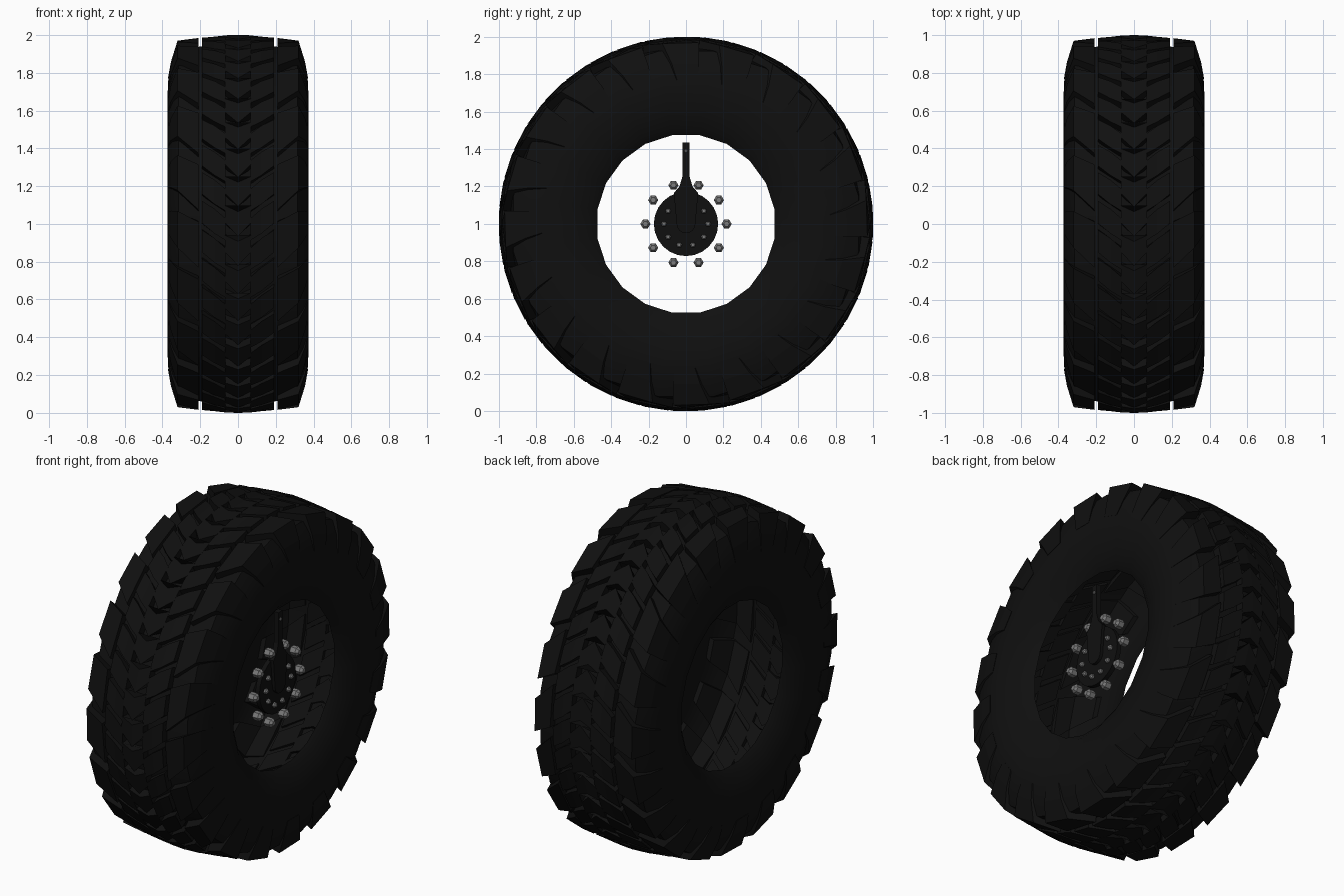
import bpy, bmesh, math

if "Cube" in bpy.data.objects:
    bpy.data.objects.remove(bpy.data.objects["Cube"])

AXLE_Z = 1.0


def material(name, v):
    m = bpy.data.materials.new(name)
    m.diffuse_color = (v, v, v, 1)
    m.use_nodes = True
    m.node_tree.nodes["Principled BSDF"].inputs["Base Color"].default_value = m.diffuse_color
    return m


RUBBER = material("black rubber", 0.005)
IRON = material("black painted iron", 0.005)
STEEL = material("grey steel", 0.2)


def finish(bm, name, mat, smooth=False, normals=True):
    if normals:
        bmesh.ops.recalc_face_normals(bm, faces=bm.faces)
    me = bpy.data.meshes.new(name)
    bm.to_mesh(me)
    bm.free()
    ob = bpy.data.objects.new(name, me)
    bpy.context.collection.objects.link(ob)
    me.materials.append(mat)
    if smooth:
        bpy.context.view_layer.objects.active = ob
        ob.select_set(True)
        bpy.ops.object.shade_smooth_by_angle(angle=math.radians(40))
        ob.select_set(False)
    return ob


def polar(x, r, a):
    """Point at radius r around the axle; a = 0 faces front, 90 degrees is up."""
    return (x, -r * math.cos(a), AXLE_Z + r * math.sin(a))


# Tyre carcass: an open shell swept around the axle
half = [(0.30, 0.48), (0.33, 0.52), (0.36, 0.62), (0.372, 0.71),
        (0.368, 0.78), (0.345, 0.87), (0.315, 0.935), (0.16, 0.955)]
profile = half + [(0, 0.96)] + [(-x, r) for x, r in reversed(half)]
SEG = 20
bm = bmesh.new()
rings = [[bm.verts.new(polar(x, r, math.tau * (i + 0.5) / SEG)) for x, r in profile]
         for i in range(SEG)]
for i in range(SEG):
    a, b = rings[i], rings[(i + 1) % SEG]
    for j in range(len(profile) - 1):
        bm.faces.new((a[j], b[j], b[j + 1], a[j + 1]))
bmesh.ops.recalc_face_normals(bm, faces=bm.faces)
top = max(bm.faces, key=lambda f: f.calc_center_median().z)
if top.normal.z < 0:
    bmesh.ops.reverse_faces(bm, faces=bm.faces)
finish(bm, "tyre_carcass", RUBBER, True, False)


# Tread blocks: an (x, radius, half angle) section, skewed into a V across the tyre
def block(bm, section, angle):
    sides = []
    for s in (-1, 1):
        sides.append([bm.verts.new(polar(x, r, angle + 0.75 * (abs(x) - 0.36) + s * h))
                      for x, r, h in section])
    a, b = sides
    n = len(a)
    bm.faces.new(a)
    bm.faces.new(b[::-1])
    for i in range(n):
        j = (i + 1) % n
        bm.faces.new((a[j], a[i], b[i], b[j]))


def tread(name, section, count, offset, mirrored):
    bm = bmesh.new()
    for k in range(count):
        ang = math.tau * (k + offset) / count
        block(bm, section, ang)
        if mirrored:
            block(bm, [(-x, r, h) for x, r, h in section], ang)
    finish(bm, name, RUBBER)


V0 = 0.75 * 0.36 / (math.tau / 40)      # puts a centre block exactly on top
tread("centre_tread_blocks",
      [(-0.07, 0.998, 0.045), (0, 1.002, 0.065), (0.07, 0.998, 0.045),
       (0.07, 0.93, 0.05), (0, 0.93, 0.068), (-0.07, 0.93, 0.05)], 40, V0, False)
tread("inner_tread_blocks",
      [(0.065, 0.998, 0.058), (0.125, 0.992, 0.066), (0.19, 0.985, 0.06),
       (0.19, 0.93, 0.063), (0.065, 0.93, 0.061)], 40, V0 + 0.5, True)
tread("shoulder_lugs",
      [(0.208, 0.984, 0.125), (0.32, 0.972, 0.10), (0.355, 0.86, 0.085),
       (0.371, 0.77, 0.07), (0.345, 0.78, 0.08), (0.30, 0.915, 0.105),
       (0.208, 0.93, 0.13)], 20, 0, True)


# Plate parts facing +x, extruded from a (y, z) outline
def plate(name, pts, x0, x1, smooth=False):
    bm = bmesh.new()
    f = bm.faces.new([bm.verts.new((x0, y, AXLE_Z + z)) for y, z in pts])
    g = bmesh.ops.extrude_face_region(bm, geom=[f])
    for v in g["geom"]:
        if isinstance(v, bmesh.types.BMVert):
            v.co.x = x1
    finish(bm, name, IRON, smooth)


def arc(r, a0, a1, n):
    return [(r * math.cos(math.radians(a0 + (a1 - a0) * i / n)),
             r * math.sin(math.radians(a0 + (a1 - a0) * i / n))) for i in range(n + 1)]


plate("hub_cap", arc(0.172, 0, 345, 23), 0.235, 0.262, True)
neck = [(0.065, 0.165), (0.035, 0.20), (0.02, 0.25), (0.02, 0.435)]
plate("hub_arm", arc(0.05, -180, 0, 8) + neck + [(-y, z) for y, z in reversed(neck)],
      0.25, 0.28)


# Hexagonal bolts with a chamfered tip
def bolts(name, spots, r, x0, x1):
    bm = bmesh.new()
    for y, z in spots:
        rows = []
        for x, k in ((x0, 1), (x0 + 0.7 * (x1 - x0), 1), (x1, 0.55)):
            rows.append([bm.verts.new((x, y + k * r * math.cos(math.tau * i / 6),
                                       AXLE_Z + z + k * r * math.sin(math.tau * i / 6)))
                         for i in range(6)])
        bm.faces.new(rows[0][::-1])
        bm.faces.new(rows[-1])
        for lo, hi in zip(rows, rows[1:]):
            for i in range(6):
                j = (i + 1) % 6
                bm.faces.new((lo[i], lo[j], hi[j], hi[i]))
    finish(bm, name, STEEL)


def circle_spots(r, indices):
    return [(r * math.cos(math.radians(36 * k)), r * math.sin(math.radians(36 * k)))
            for k in indices]


bolts("wheel_nuts", circle_spots(0.217, range(10)), 0.027, 0.235, 0.285)
bolts("hub_bolts", circle_spots(0.118, [0, 1, 4, 5, 6, 7, 8, 9]), 0.016, 0.255, 0.28)
bolts("arm_bolt", [(0, 0.39)], 0.01, 0.275, 0.287)
